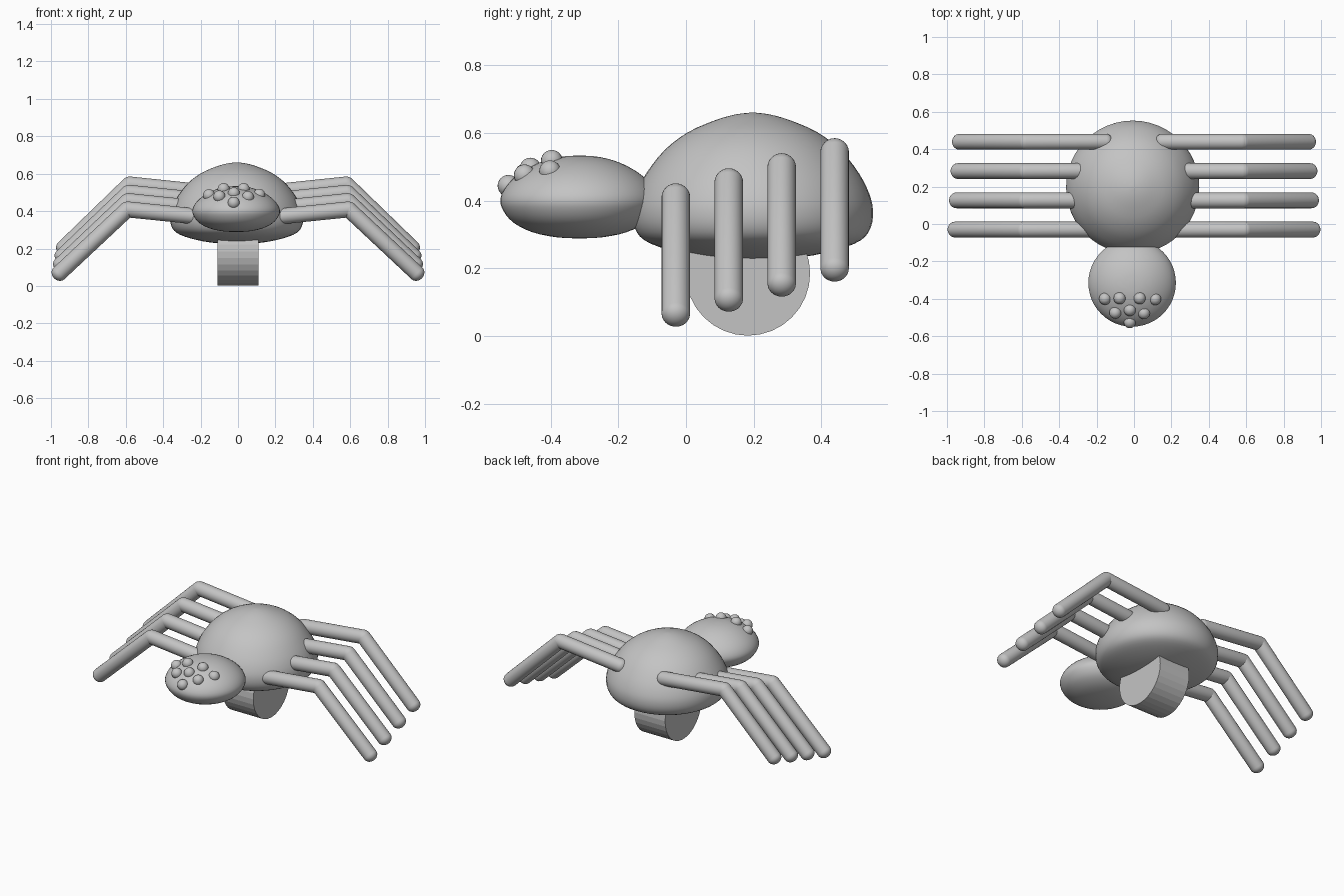
import bpy, bmesh, math
from mathutils import Vector

if "Cube" in bpy.data.objects:
    bpy.data.objects.remove(bpy.data.objects["Cube"])

grey = bpy.data.materials.new("plain grey")
grey.diffuse_color = (0.55, 0.55, 0.55, 1)
grey.use_nodes = True
grey.node_tree.nodes["Principled BSDF"].inputs["Base Color"].default_value = grey.diffuse_color


def finish(name, bm, angle=None):
    bmesh.ops.recalc_face_normals(bm, faces=bm.faces)
    me = bpy.data.meshes.new(name)
    bm.to_mesh(me)
    bm.free()
    me.materials.append(grey)
    ob = bpy.data.objects.new(name, me)
    bpy.context.collection.objects.link(ob)
    if angle:
        bpy.ops.object.select_all(action='DESELECT')
        ob.select_set(True)
        bpy.context.view_layer.objects.active = ob
        bpy.ops.object.shade_smooth_by_angle(angle=math.radians(angle))
    return ob


def smooth_profile(pts, steps=3):
    """Catmull-Rom curve through the (radius, height) points."""
    p = [Vector(q) for q in pts]
    p = [2 * p[0] - p[1]] + p + [2 * p[-1] - p[-2]]
    out = []
    for a, b, c, d in zip(p, p[1:], p[2:], p[3:]):
        for i in range(steps):
            t = i / steps
            out.append(0.5 * (2 * b + (c - a) * t + (2 * a - 5 * b + 4 * c - d) * t * t
                              + (3 * b - a - 3 * c + d) * t ** 3))
    return [tuple(v) for v in out] + [tuple(pts[-1])]


def lathe(bm, profile, origin, axis=(0, 0, 1), n=48):
    """Revolve a profile that starts and ends on the axis."""
    rot = Vector(axis).to_track_quat('Z', 'Y')
    o = Vector(origin)
    put = lambda r, a, h: bm.verts.new(o + rot @ Vector((r * math.cos(a), r * math.sin(a), h)))
    start, end = put(0, 0, profile[0][1]), put(0, 0, profile[-1][1])
    rings = [[put(r, 2 * math.pi * k / n, h) for k in range(n)] for r, h in profile[1:-1]]
    for k in range(n):
        j = (k + 1) % n
        bm.faces.new((start, rings[0][k], rings[0][j]))
        bm.faces.new((end, rings[-1][j], rings[-1][k]))
        for lo, hi in zip(rings, rings[1:]):
            bm.faces.new((lo[k], hi[k], hi[j], lo[j]))


def rod(bm, a, b, r=0.0425, cap=0.037):
    """Round-ended rod between two points."""
    a, b = Vector(a), Vector(b)
    length = (b - a).length
    arc = [(r * math.sin(t), cap * math.cos(t)) for t in (math.pi / 2 * i / 6 for i in range(7))]
    prof = [(x, -h) for x, h in arc] + [(x, length + h) for x, h in reversed(arc)]
    lathe(bm, prof, a, b - a, 24)


# Abdomen: dome with a soft peak and a flattened underside
bm = bmesh.new()
lathe(bm, smooth_profile([(0, 0.661), (0.05, 0.655), (0.11, 0.638), (0.19, 0.603), (0.26, 0.55),
                          (0.315, 0.48), (0.345, 0.42), (0.356, 0.37), (0.349, 0.32),
                          (0.32, 0.283), (0.25, 0.255), (0.14, 0.232), (0, 0.222)]),
      (-0.007, 0.197, 0))
finish("abdomen", bm, 40)

# Head: flattened lens
bm = bmesh.new()
lathe(bm, smooth_profile([(0, 0.534), (0.06, 0.529), (0.12, 0.512), (0.175, 0.482), (0.215, 0.445),
                          (0.234, 0.405), (0.225, 0.37), (0.195, 0.335), (0.14, 0.307),
                          (0.07, 0.292), (0, 0.288)]),
      (-0.01, -0.315, 0))
finish("head", bm, 40)

# Eyes: cluster of eight beads
eyes = [(-0.155, -0.4, 0.485), (-0.077, -0.397, 0.518), (0.03, -0.397, 0.518), (0.113, -0.402, 0.487),
        (-0.1, -0.475, 0.478), (-0.022, -0.46, 0.495), (0.053, -0.477, 0.475), (-0.023, -0.525, 0.444)]
for i, e in enumerate(eyes):
    bm = bmesh.new()
    bmesh.ops.create_uvsphere(bm, u_segments=20, v_segments=12, radius=0.032)
    bmesh.ops.translate(bm, vec=e, verts=bm.verts)
    finish(f"eye_{i + 1}", bm, 60)

# Legs: four bent pairs, each one higher towards the back
for i in range(4):
    y, lift = -0.03 + 0.1565 * i, 0.0445 * i
    for side, label in ((1, "right"), (-1, "left")):
        knee = (side * (0.592 - 0.004 * i), y, 0.409 + lift)
        hip = (side * 0.15, y, 0.364 + lift)
        foot = (side * (0.957 - 0.008 * i), y, 0.067 + lift)
        bm = bmesh.new()
        rod(bm, hip, knee)
        rod(bm, knee, foot)
        finish(f"leg_{label}_{i + 1}", bm, 50)

# Wheel under the abdomen: faceted drum lying along x
bm = bmesh.new()
lathe(bm, [(0, -0.109), (0.184, -0.109), (0.184, 0.109), (0, 0.109)], (0, 0.183, 0.185), (1, 0, 0), 32)
bmesh.ops.dissolve_limit(bm, angle_limit=0.02, verts=bm.verts, edges=bm.edges)
finish("wheel", bm)
